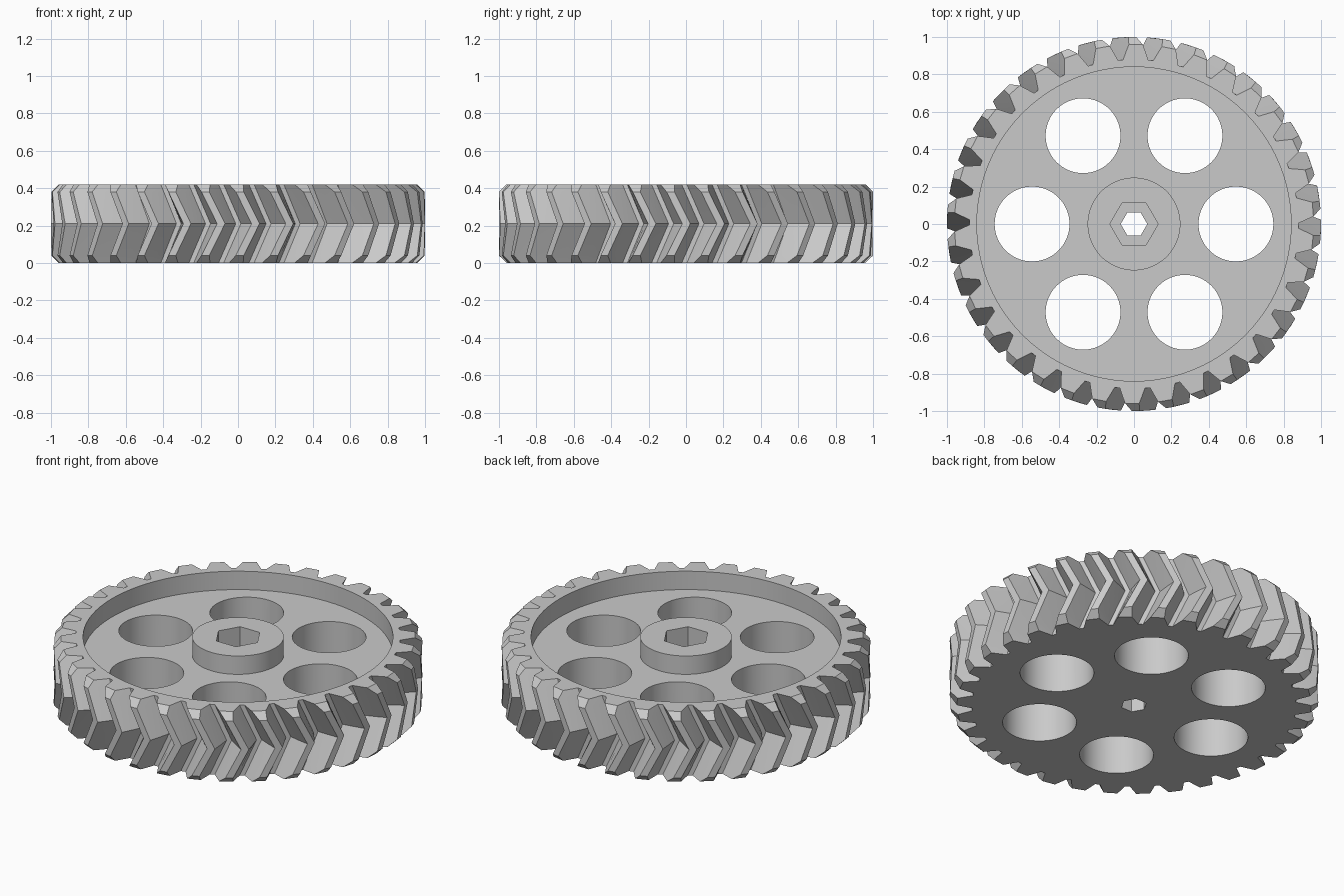
import bpy, bmesh
from math import sin, cos, pi, radians

if "Cube" in bpy.data.objects:
    bpy.data.objects.remove(bpy.data.objects["Cube"], do_unlink=True)

HEIGHT, CHAMFER, TEETH = 0.42, 0.04, 34
TWIST = 6.0          # degrees the teeth lead at mid height
PHASE = 89.4         # degrees, tooth position on the end faces
ROOT, FLANK = 0.88, 0.935
WEB_TOP = 0.31

grey = bpy.data.materials.new("gear grey")
grey.use_nodes = True
colour = (0.59, 0.59, 0.59, 1)
grey.diffuse_color = colour
grey.node_tree.nodes["Principled BSDF"].inputs["Base Color"].default_value = colour


def loft(name, rings, wrap=False):
    """Skin equal-sized rings; cap the ends, or join last to first."""
    bm = bmesh.new()
    loops = [[bm.verts.new(p) for p in ring] for ring in rings]
    pairs = list(zip(loops, loops[1:]))
    if wrap:
        pairs.append((loops[-1], loops[0]))
    else:
        bm.faces.new(loops[0])
        bm.faces.new(loops[-1])
    for a, b in pairs:
        for i in range(len(a)):
            j = (i + 1) % len(a)
            bm.faces.new((a[i], a[j], b[j], b[i]))
    bmesh.ops.recalc_face_normals(bm, faces=bm.faces[:])
    mesh = bpy.data.meshes.new(name)
    bm.to_mesh(mesh)
    bm.free()
    mesh.materials.append(grey)
    obj = bpy.data.objects.new(name, mesh)
    bpy.context.collection.objects.link(obj)
    return obj


def circle(r, z, n=96, cx=0.0, cy=0.0):
    return [(cx + r * cos(2 * pi * i / n), cy + r * sin(2 * pi * i / n), z)
            for i in range(n)]


def prism(name, r, z0, z1, n, cx=0.0, cy=0.0):
    return loft(name, [circle(r, z0, n, cx, cy), circle(r, z1, n, cx, cy)])


def half_width(r):
    """Half tooth width in degrees at a radius."""
    if r < FLANK:
        return 4.4 - 1.5 * (r - ROOT) / (FLANK - ROOT)
    return 2.9 - 1.7 * (r - FLANK) / (1 - FLANK)


def tooth_ring(z):
    """Gear outline at a height, with twist and chamfered tips."""
    edge = min(z, HEIGHT - z)
    tip = 1 - max(0, CHAMFER - edge)
    lead = PHASE + TWIST * edge / (HEIGHT / 2)
    radii = (ROOT, FLANK, tip)
    profile = [(r, -half_width(r)) for r in radii]
    profile += [(r, half_width(r)) for r in reversed(radii)]
    points = []
    for t in range(TEETH):
        for r, offset in profile:
            a = radians(lead + 360 * t / TEETH + offset)
            points.append((r * cos(a), r * sin(a), z))
    return points


# Toothed blank with herringbone teeth
gear = loft("herringbone_gear", [tooth_ring(z) for z in
            (0, CHAMFER, HEIGHT / 2, HEIGHT - CHAMFER, HEIGHT)])

# Recess between rim and hub
cutters = [loft("recess_cutter", [circle(0.84, WEB_TOP), circle(0.84, 0.6),
                                  circle(0.248, 0.6), circle(0.248, WEB_TOP)], True)]

# Six lightening holes
for k in range(6):
    a = k * pi / 3
    cutters.append(prism("hole_cutter", 0.2, -0.1, 0.5, 64,
                         0.545 * cos(a), 0.545 * sin(a)))

# Hexagonal shaft hole and wider nut pocket
cutters.append(prism("shaft_cutter", 0.071, -0.1, 0.5, 6))
cutters.append(prism("nut_pocket_cutter", 0.129, 0.21, 0.5, 6))

for cutter in cutters:
    mod = gear.modifiers.new(cutter.name, "BOOLEAN")
    mod.operation = "DIFFERENCE"
    mod.solver = "EXACT"
    mod.object = cutter

# Bake the cuts and drop the cutters
depsgraph = bpy.context.evaluated_depsgraph_get()
baked = bpy.data.meshes.new_from_object(gear.evaluated_get(depsgraph))
gear.modifiers.clear()
gear.data = baked
for cutter in cutters:
    bpy.data.objects.remove(cutter, do_unlink=True)

# Smooth round walls, keep tooth edges sharp
for obj in bpy.context.selected_objects:
    obj.select_set(False)
gear.select_set(True)
bpy.context.view_layer.objects.active = gear
bpy.ops.object.shade_smooth_by_angle(angle=radians(12))
